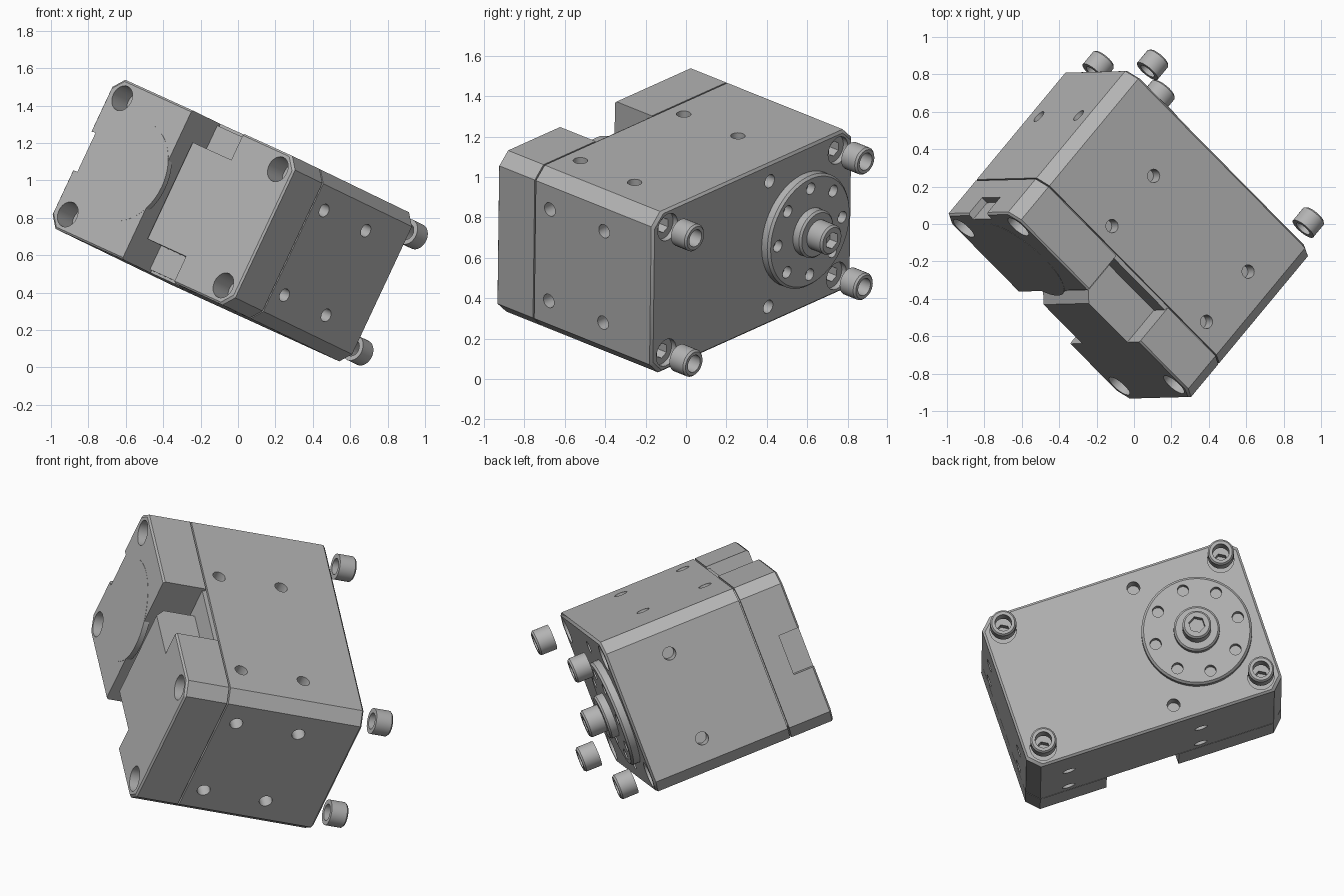
import bpy, bmesh, math
from mathutils import Matrix, Vector

if "Cube" in bpy.data.objects:
    bpy.data.objects.remove(bpy.data.objects["Cube"], do_unlink=True)

# Tilted frame of the unit: depth (x), length (y), width (z)
D = Vector((0.61, 0.735, -0.295)).normalized()
W = D.cross(Vector((-0.663, 0.685, 0.302))).normalized()
L = W.cross(D)
FRAME = Matrix((D, L, W)).transposed().to_4x4()
FRAME.translation = Vector((-0.03, -0.057, 0.785))

grey = bpy.data.materials.new("machined_grey")
grey.use_nodes = True
grey.diffuse_color = (0.45, 0.45, 0.45, 1)
grey.node_tree.nodes["Principled BSDF"].inputs["Base Color"].default_value = (0.45, 0.45, 0.45, 1)

FRONT, SEAM, BACK = -0.5225, -0.27, 0.5225
HALF_L, HALF_W, CHAMFER = 0.73, 0.44, 0.063
CORNERS = [(b, c) for b in (-0.622, 0.622) for c in (-0.343, 0.343)]
HORN = (0.37, 0.0)


def make(name, bm):
    bmesh.ops.recalc_face_normals(bm, faces=bm.faces)
    mesh = bpy.data.meshes.new(name)
    bm.to_mesh(mesh)
    bm.free()
    mesh.materials.append(grey)
    ob = bpy.data.objects.new(name, mesh)
    bpy.context.collection.objects.link(ob)
    ob.matrix_world = FRAME
    return ob


def loft(name, rings, closed=False):
    """Skin equal rings of points; cap the ends, or close into a tube."""
    bm = bmesh.new()
    rows = [[bm.verts.new(p) for p in ring] for ring in rings]
    pairs = list(zip(rows, rows[1:])) + ([(rows[-1], rows[0])] if closed else [])
    for r, s in pairs:
        for i in range(len(r)):
            j = (i + 1) % len(r)
            bm.faces.new((r[i], r[j], s[j], s[i]))
    if not closed:
        bm.faces.new(rows[0])
        bm.faces.new(rows[-1])
    return make(name, bm)


def lathe(name, profile, centre, sides=32, closed=False):
    """Turn (depth, radius) pairs about the depth axis."""
    steps = [math.tau * i / sides for i in range(sides)]
    return loft(name, [[(a, centre[0] + r * math.cos(t), centre[1] + r * math.sin(t))
                        for t in steps] for a, r in profile], closed)


def block(name, rings):
    """Box with chamfered long edges; rings are (depth, inset)."""
    out = []
    for a, inset in rings:
        y, z, k = HALF_L - inset, HALF_W - inset, CHAMFER
        out.append([(a, b, c) for b, c in (
            (y, z - k), (y - k, z), (k - y, z), (-y, z - k),
            (-y, k - z), (k - y, -z), (y - k, -z), (y, k - z))])
    return loft(name, out)


def box(name, a, b, c):
    return loft(name, [[(x, b[0], c[0]), (x, b[1], c[0]), (x, b[1], c[1]), (x, b[0], c[1])] for x in a])


def drill(points, axis, radius, depth, sides=24):
    """One cutter holding a row of holes centred on the given surface points."""
    bm = bmesh.new()
    turn = Vector(axis).to_track_quat('Z', 'Y').to_matrix().to_4x4()
    for p in points:
        bmesh.ops.create_cone(bm, cap_ends=True, segments=sides, radius1=radius, radius2=radius,
                              depth=2 * depth, matrix=Matrix.Translation(p) @ turn)
    return make("cutter", bm)


def cut(ob, *cutters):
    for cutter in cutters:
        mod = ob.modifiers.new("cut", 'BOOLEAN')
        mod.operation, mod.solver, mod.object = 'DIFFERENCE', 'EXACT', cutter
        bpy.context.view_layer.update()
        with bpy.context.temp_override(object=ob, active_object=ob, selected_objects=[ob]):
            bpy.ops.object.modifier_apply(modifier=mod.name)
        bpy.data.objects.remove(cutter, do_unlink=True)


parts = []

# Main housing with bolt recesses and mounting holes
body = block("housing", [(SEAM + 0.004, 0), (BACK - 0.012, 0), (BACK, 0.012)])
at_back = [(BACK, b, c) for b, c in CORNERS]
X, Y, Z = (1, 0, 0), (0, 1, 0), (0, 0, 1)
side = [(a, -HALF_L, c) for a in (-0.17, 0.195) for c in (-0.25, 0.25)]
side += [(0.19, HALF_L, c) for c in (-0.25, 0.25)]
flat = [(a, b, c) for a in (-0.175, 0.19) for b in (-0.505, 0.25) for c in (-HALF_W, HALF_W)]
cut(body,
    drill(at_back, X, 0.072, 0.03),
    drill(at_back, X, 0.04, 0.09, 6),
    drill([(BACK, 0.123, c) for c in (-0.343, 0.343)], X, 0.035, 0.1),
    drill(side, Y, 0.036, 0.08),
    drill(flat, Z, 0.036, 0.08))
parts.append(body)

# Thin core visible in the seam groove
parts.append(block("seam_core", [(SEAM - 0.02, 0.015), (SEAM + 0.02, 0.015)]))

# Front cap with a channel, an end notch and stepped corner holes
cap = block("front_cap", [(FRONT, 0.01), (FRONT + 0.01, 0), (SEAM - 0.004, 0)])
at_front = [(FRONT, b, c) for b, c in CORNERS]
cut(cap,
    box("cutter", (-0.7, SEAM + 0.1), (-0.287, 0.125), (-0.6, 0.6)),
    box("cutter", (-0.7, FRONT + 0.12), (HALF_L - 0.04, 0.9), (-0.115, 0.115)),
    drill(at_front, X, 0.07, 0.13),
    drill(at_front, X, 0.04, 0.22))
parts.append(cap)

# Connector block standing in the channel
outline = [(SEAM, -0.287), (FRONT, -0.287), (FRONT, 0.02), (FRONT + 0.05, 0.07), (SEAM, 0.07)]
parts.append(loft("connector_block", [[(a, b, c) for a, b in outline] for c in (-0.285, 0.285)]))

# Round idler rim bulging into the channel
parts.append(lathe("idler_rim", [(FRONT - 0.001, 0.283), (FRONT + 0.03, 0.283)], HORN, 64))

# Output horn with eight holes, hub and centre bolt
horn = lathe("output_horn", [(BACK - 0.01, 0.30), (0.56, 0.30), (0.572, 0.288)], HORN, 64)
ring = [(0.572, HORN[0] + 0.235 * math.cos(i * math.pi / 4), 0.235 * math.sin(i * math.pi / 4))
        for i in range(8)]
cut(horn, drill(ring, X, 0.031, 0.045))
parts.append(horn)
parts.append(lathe("horn_hub", [(0.56, 0.125), (0.612, 0.125), (0.622, 0.115)], HORN, 48))
bolt = lathe("centre_bolt", [(0.61, 0.078), (0.71, 0.078), (0.72, 0.068)], HORN)
cut(bolt, drill([(0.72, HORN[0], HORN[1])], X, 0.045, 0.05, 6))
parts.append(bolt)

# Loose collars in front of the corner bolts
for i, spot in enumerate(CORNERS):
    parts.append(lathe("corner_collar_%d" % (i + 1),
                       [(0.61, 0.045), (0.61, 0.071), (0.70, 0.071), (0.71, 0.062), (0.71, 0.045)],
                       spot, 32, True))

# Smooth round walls, keep the edges crisp
bpy.ops.object.select_all(action='DESELECT')
for ob in parts:
    ob.select_set(True)
bpy.context.view_layer.objects.active = body
bpy.ops.object.shade_smooth_by_angle(angle=math.radians(30))
